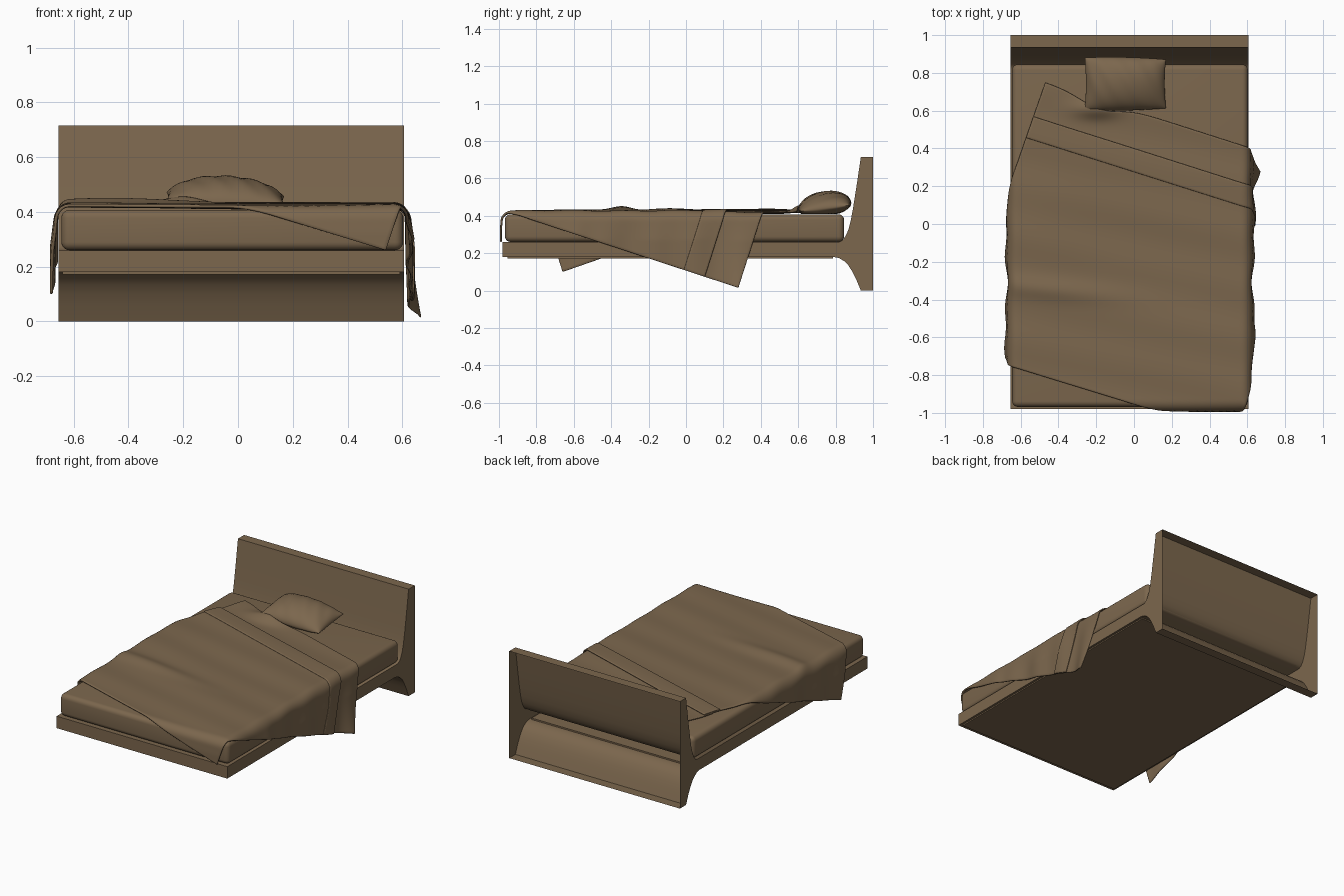
import bpy, bmesh, math
from mathutils import Vector

if "Cube" in bpy.data.objects:
    bpy.data.objects.remove(bpy.data.objects["Cube"])

brown = bpy.data.materials.new("brown")
brown.diffuse_color = (0.2, 0.135, 0.075, 1)
brown.use_nodes = True
brown.node_tree.nodes["Principled BSDF"].inputs["Base Color"].default_value = brown.diffuse_color


def finish(name, bm, smooth=True, normals=True):
    if normals:
        bmesh.ops.recalc_face_normals(bm, faces=bm.faces)
    me = bpy.data.meshes.new(name)
    bm.to_mesh(me)
    bm.free()
    ob = bpy.data.objects.new(name, me)
    bpy.context.collection.objects.link(ob)
    me.materials.append(brown)
    if smooth:
        bpy.ops.object.select_all(action='DESELECT')
        ob.select_set(True)
        bpy.context.view_layer.objects.active = ob
        bpy.ops.object.shade_smooth_by_angle(angle=math.radians(35))
    return ob


def box(name, lo, hi, bevel=0.0, segs=1):
    bm = bmesh.new()
    bmesh.ops.create_cube(bm, size=1)
    for v in bm.verts:
        v.co = [(a + b) / 2 + c * (b - a) for a, b, c in zip(lo, hi, v.co)]
    if bevel:
        bmesh.ops.bevel(bm, geom=bm.edges[:], offset=bevel, segments=segs,
                        profile=0.5, affect='EDGES')
    return finish(name, bm)


def sheet(bm, nu, nv, fn):
    """Grid of quads from a function of (0..1, 0..1)."""
    g = [[bm.verts.new(fn(i / nu, j / nv)) for j in range(nv + 1)] for i in range(nu + 1)]
    for i in range(nu):
        for j in range(nv):
            bm.faces.new((g[i][j], g[i][j + 1], g[i + 1][j + 1], g[i + 1][j]))


# Frame: hollow shell, platform sweeping into the headboard, open at the back
profile = [(-0.98, 0.18), (-0.98, 0.26), (0.82, 0.26), (0.84, 0.272), (0.855, 0.295),
           (0.868, 0.325), (0.88, 0.37), (0.893, 0.44), (0.912, 0.56), (0.935, 0.715),
           (1.0, 0.715), (1.0, 0.0), (0.935, 0.0), (0.91, 0.06), (0.89, 0.10),
           (0.868, 0.135), (0.845, 0.158), (0.82, 0.173), (0.79, 0.18)]
bm = bmesh.new()
base = bm.faces.new([bm.verts.new((-0.655, y, z)) for y, z in profile])
ext = bmesh.ops.extrude_face_region(bm, geom=[base], use_keep_orig=True)
for v in ext["geom"]:
    if isinstance(v, bmesh.types.BMVert):
        v.co.x = 0.607
bmesh.ops.recalc_face_normals(bm, faces=bm.faces)
back = [f for f in bm.faces if all(v.co.y > 0.999 for v in f.verts) and f.calc_area() > 0.1]
bmesh.ops.delete(bm, geom=back, context='FACES_ONLY')
finish("bed_frame", bm, normals=False)

box("bottom_panel", (-0.64, -0.955, 0.172), (0.592, 0.785, 0.19))
box("mattress", (-0.645, -0.968, 0.26), (0.603, 0.845, 0.408), 0.03, 5)

# Covers: a turned rectangle laid flat, then bent down over the mattress edges
HEAD_L, HEAD_R = Vector((-0.47, 0.75)), Vector((1.0, 0.28))
FOOT_L, FOOT_R = Vector((-0.96, -0.66)), Vector((0.54, -1.12))
R, TOP = 0.045, 0.419


def gauss(d, s):
    return math.exp(-(d / s) ** 2)


def bend(t, r):
    """Distance past the edge -> (outward run, drop)."""
    if t <= 0:
        return t, 0.0
    a = min(t / R, math.pi / 2)
    return r * math.sin(a), r * (1 - math.cos(a)) + max(0, t - R * math.pi / 2)


def drape(p, lift):
    x, y = p
    r = R + lift
    # pushed back by the pillow
    near = gauss(x + 0.17, 0.17) * gauss(y - 0.67, 0.09)
    y -= 0.05 * near
    # soft creases
    z = 0.003 * math.sin(9 * y + 2.5 * x) * math.sin(3 * x + 1) + 0.0025 * math.sin(23 * y + 5 * x)
    z += 0.002 + 0.035 * gauss(x + 0.2, 0.12) * gauss(y - 0.61, 0.05)
    z += 0.016 * gauss(y + 0.39 + 0.1 * x, 0.055) * gauss(x + 0.45, 0.4)
    z += 0.008 * gauss(x + 0.5, 0.25) * gauss(y + 0.1, 0.5)
    side = 1 if x > 0 else -1
    edge = 0.57 if side > 0 else 0.615
    run, drop = bend(abs(x) - edge, r)
    frun, fdrop = bend(-0.935 - y, r)
    if drop > 0:
        hang = min(1, drop / 0.15)
        run += hang * 0.011 * (1 + math.sin(19 * y + 1.2) * math.sin(7 * y + 0.5))
        if side > 0:
            run += 0.042 * (drop / 0.4) ** 2 * gauss(y - 0.27, 0.1)
            run += 0.014 * hang * gauss(y + 0.58, 0.06)
    if fdrop > 0:
        frun += 0.008 * min(1, fdrop / 0.1)
    low = max(drop, fdrop)
    fade = max(0, 1 - low / R)
    return (side * (edge + run), -0.935 - frun, TOP + lift - low + z * fade) if fdrop > 0 \
        else (side * (edge + run), y, TOP + lift - low + z * fade)


def cover(name, v0, v1, lift, thick, nv):
    def fn(u, v):
        v = v0 + (v1 - v0) * v
        left, right = HEAD_L.lerp(FOOT_L, v), HEAD_R.lerp(FOOT_R, v)
        return drape(left.lerp(right, u), lift)
    bm = bmesh.new()
    sheet(bm, 110, nv, fn)
    ob = finish(name, bm)
    m = ob.modifiers.new("thickness", 'SOLIDIFY')
    m.thickness, m.offset = thick, 0
    b = ob.modifiers.new("soft_rim", 'BEVEL')
    b.width, b.segments, b.limit_method = thick * 0.3, 1, 'ANGLE'
    b.angle_limit = math.radians(60)


cover("sheet", 0.0, 0.17, -0.003, 0.007, 20)
cover("blanket", 0.135, 1.0, 0.002, 0.011, 110)
cover("folded_band", 0.128, 0.208, 0.008, 0.009, 10)


# Pillow: two bulging halves meeting at a pointed-corner seam
def pillow_half(sign):
    def fn(a, b):
        u, v = -math.cos(math.pi * a), -math.cos(math.pi * b)
        x = -0.04 + 0.215 * u * (1 - 0.03 * (1 - v * v))
        y = 0.742 + 0.141 * v * (1 - 0.05 * u * u)
        puff = max(0, (1 - u * u) * (1 - v * v)) ** 0.5
        seam = 0.448 + 0.016 * v - 0.008 * u
        z = seam + (0.082 if sign > 0 else -0.05) * puff
        z += 0.003 * puff * math.sin(14 * u + 5 * v)
        return (x - 0.006 + 0.0 * v, y - 0.01 * u * v * 0.5, max(z, 0.41))
    return fn


bm = bmesh.new()
for s in (1, -1):
    sheet(bm, 32, 28, pillow_half(s))
bmesh.ops.remove_doubles(bm, verts=bm.verts, dist=0.0002)
finish("pillow", bm)
